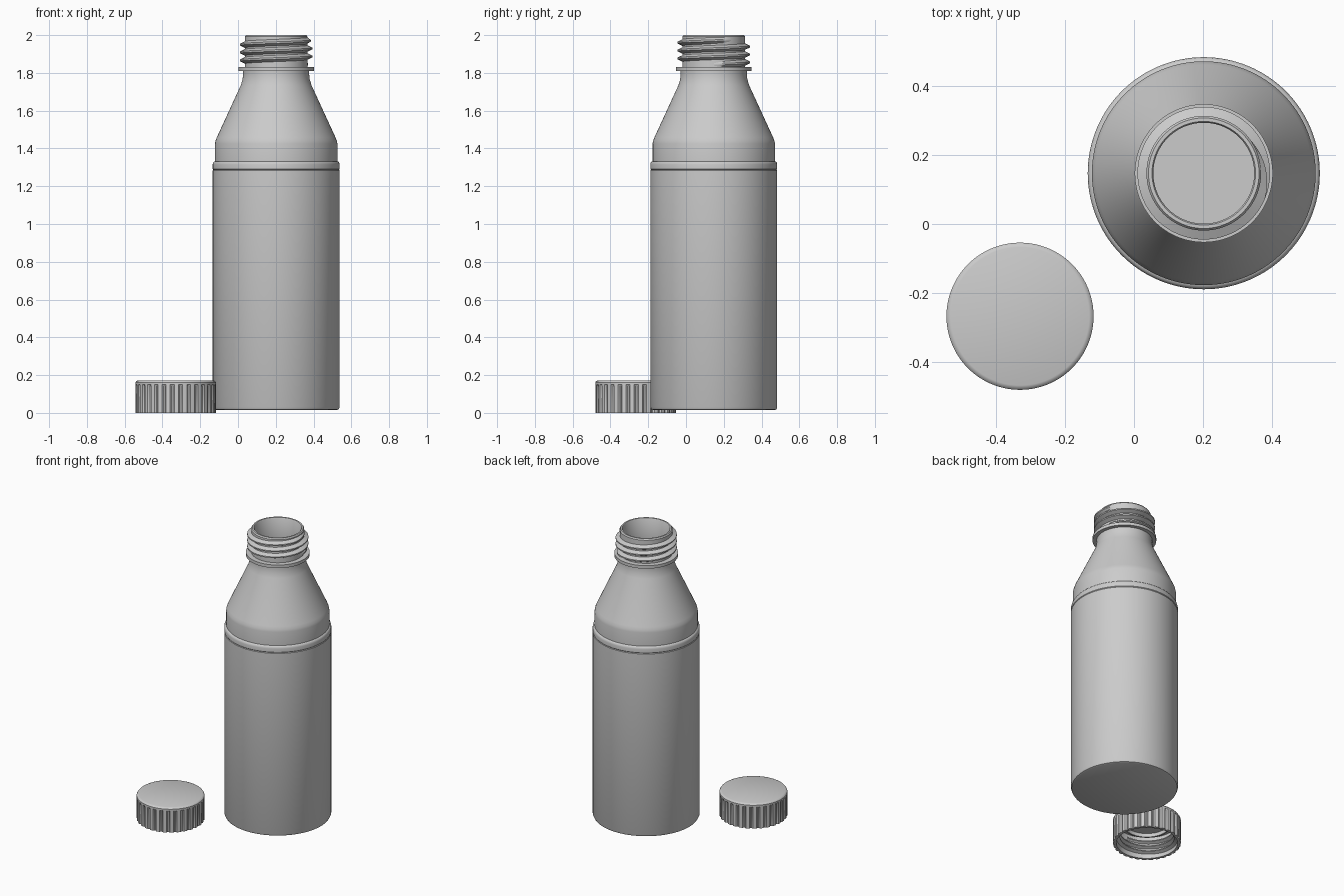
import bpy, bmesh, math
from mathutils import Vector

if "Cube" in bpy.data.objects:
    bpy.data.objects.remove(bpy.data.objects["Cube"])

grey = bpy.data.materials.new("plain grey plastic")
grey.use_nodes = True
colour = (0.6, 0.6, 0.6, 1)
grey.diffuse_color = colour
grey.node_tree.nodes["Principled BSDF"].inputs["Base Color"].default_value = colour

BOTTLE = Vector((0.202, 0.147, 0))
CAP = Vector((-0.33, -0.267, 0))


def finish(name, bm, location):
    bmesh.ops.remove_doubles(bm, verts=bm.verts, dist=1e-5)
    bmesh.ops.recalc_face_normals(bm, faces=bm.faces)
    mesh = bpy.data.meshes.new(name)
    bm.to_mesh(mesh)
    bm.free()
    obj = bpy.data.objects.new(name, mesh)
    bpy.context.collection.objects.link(obj)
    obj.location = location
    mesh.materials.append(grey)
    bpy.ops.object.select_all(action="DESELECT")
    obj.select_set(True)
    bpy.context.view_layer.objects.active = obj
    bpy.ops.object.shade_smooth_by_angle(angle=math.radians(35))
    return obj


def lathe(name, profile, location, steps=96, shape=None):
    """Spin a (radius, height) profile; shape may alter the radius by angle."""
    bm = bmesh.new()
    rings = []
    for i in range(steps):
        a = math.tau * i / steps
        ring = []
        for k, (r, z) in enumerate(profile):
            if shape:
                r = shape(k, i, r)
            ring.append(bm.verts.new((r * math.cos(a), r * math.sin(a), z)))
        rings.append(ring)
    for i in range(steps):
        p, q = rings[i], rings[(i + 1) % steps]
        for k in range(len(profile) - 1):
            bm.faces.new((p[k], q[k], q[k + 1], p[k + 1]))
    return finish(name, bm, location)


def thread(name, root, depth, z0, pitch, turns, half, location, start=0, steps=64):
    """Helical ridge with tapered ends; negative depth points inward."""
    bm = bmesh.new()
    count = int(turns * steps)
    sections = []
    for i in range(count + 1):
        a = start + math.tau * i / steps
        z = z0 + pitch * i / steps
        fade = max(0.02, min(1, i / 10, (count - i) / 10))
        crest = root + depth * fade
        base = root - math.copysign(0.004, depth)
        section = [(base, -half), (crest, -half * 0.22), (crest, half * 0.22), (base, half)]
        sections.append([bm.verts.new((r * math.cos(a), r * math.sin(a), z + dz))
                         for r, dz in section])
    for p, q in zip(sections, sections[1:]):
        for k in range(4):
            bm.faces.new((p[k], q[k], q[(k + 1) % 4], p[(k + 1) % 4]))
    bm.faces.new(sections[0])
    bm.faces.new(sections[-1])
    return finish(name, bm, location)


# Hollow bottle: outside from the base up to the lip, then down the inside
outside = [(0, 0.015), (0.322, 0.015), (0.331, 0.019), (0.336, 0.03),
           (0.336, 1.283), (0.333, 1.287), (0.336, 1.291),
           (0.336, 1.315), (0.334, 1.324), (0.329, 1.33), (0.324, 1.332),
           (0.324, 1.425), (0.321, 1.441), (0.314, 1.459),
           (0.187, 1.735), (0.178, 1.765), (0.175, 1.79), (0.175, 1.811)]
neck = [(0.2, 1.811), (0.2, 1.832), (0.166, 1.832), (0.166, 1.992), (0.16, 2.0),
        (0.15, 2.0), (0.146, 1.994)]
inside = [(0.146, 1.8), (0.156, 1.765), (0.168, 1.73), (0.296, 1.455),
          (0.304, 1.425), (0.304, 1.3), (0.316, 1.28),
          (0.316, 0.05), (0.306, 0.035), (0, 0.035)]
lathe("bottle", outside + neck + inside, BOTTLE, 128)
thread("neck_thread", 0.166, 0.026, 1.845, 0.042, 3.1, 0.019, BOTTLE)

# Hollow cap with grip grooves cut round the skirt
cap_profile = [(0, 0.172), (0.2, 0.172), (0.208, 0.169), (0.213, 0.162),
               (0.213, 0.15), (0.213, 0.142), (0.213, 0.006), (0.213, 0),
               (0.192, 0), (0.192, 0.15), (0.15, 0.15), (0.15, 0.125),
               (0.14, 0.125), (0.14, 0.15), (0, 0.15)]


def grip(k, i, r):
    return r - 0.008 if k in (5, 6, 7) and i % 6 in (0, 1) else r


lathe("cap", cap_profile, CAP, 180, grip)
thread("cap_thread", 0.192, -0.022, 0.02, 0.036, 2.8, 0.014, CAP)
